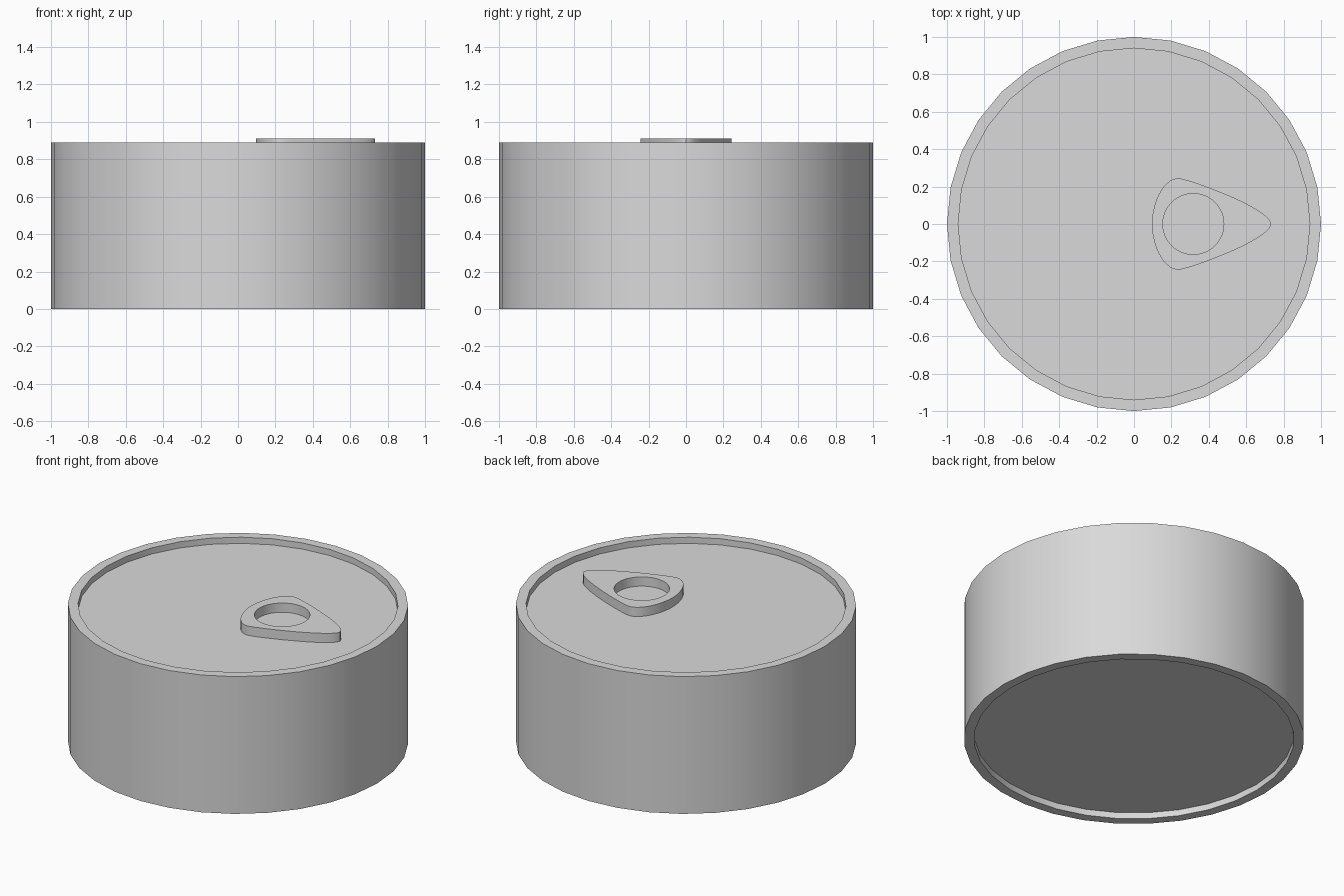
import bpy
import bmesh
import math
from mathutils import Vector
from mathutils.geometry import interpolate_bezier

cube = bpy.data.objects.get("Cube")
if cube:
    bpy.data.objects.remove(cube, do_unlink=True)

SIDES = 32
HEIGHT = 0.89
RECESS = 0.04
RIM = 0.94
FLOOR = HEIGHT - RECESS
TAB_TOP = 0.91

# Single metal colour
metal = bpy.data.materials.new("light grey metal")
metal.use_nodes = True
grey = (0.7, 0.7, 0.7, 1)
metal.diffuse_color = grey
metal.node_tree.nodes["Principled BSDF"].inputs["Base Color"].default_value = grey


def finish(name, bm):
    bmesh.ops.recalc_face_normals(bm, faces=bm.faces)
    mesh = bpy.data.meshes.new(name)
    bm.to_mesh(mesh)
    bm.free()
    mesh.materials.append(metal)
    obj = bpy.data.objects.new(name, mesh)
    bpy.context.collection.objects.link(obj)
    bpy.ops.object.select_all(action='DESELECT')
    obj.select_set(True)
    bpy.context.view_layer.objects.active = obj
    bpy.ops.object.shade_smooth_by_angle(angle=math.radians(30))
    return obj


def bridge(bm, a, b):
    for i in range(len(a)):
        j = (i + 1) % len(a)
        bm.faces.new((a[i], a[j], b[j], b[i]))


# Can body: rings from the lower recess, round the wall, to the lid
bm = bmesh.new()
profile = [(RIM, RECESS), (RIM, 0), (1, 0), (1, HEIGHT), (RIM, HEIGHT), (RIM, FLOOR)]
rings = []
for radius, z in profile:
    angles = [math.tau * i / SIDES for i in range(SIDES)]
    rings.append([bm.verts.new((radius * math.cos(a), radius * math.sin(a), z)) for a in angles])
for lower, upper in zip(rings, rings[1:]):
    bridge(bm, lower, upper)
bm.faces.new(rings[0])
bm.faces.new(rings[-1])
finish("can_body", bm)

# Pull tab outline: teardrop half, mirrored across the x axis
left, shoulder, tip = Vector((0.096, 0)), Vector((0.25, 0.243)), Vector((0.733, 0))
half = interpolate_bezier(left, Vector((0.096, 0.13)), Vector((0.17, 0.26)), shoulder, 13)
half += interpolate_bezier(shoulder, Vector((0.33, 0.228)), Vector((0.733, 0.08)), tip, 13)[1:]
outline = [(p.x, p.y) for p in half]
outline += [(x, -y) for x, y in reversed(outline[1:-1])]

# Finger hole: matching number of points, running the same way round
count = len(outline)
hole = []
for i in range(count):
    a = math.pi - math.tau * i / count
    hole.append((0.317 + 0.163 * math.cos(a), 0.163 * math.sin(a)))

# Pull tab: closed loop of outer wall, top, hole wall and underside
bm = bmesh.new()
loops = []
for points, z in ((outline, FLOOR), (outline, TAB_TOP), (hole, TAB_TOP), (hole, FLOOR)):
    loops.append([bm.verts.new((x, y, z)) for x, y in points])
for i in range(4):
    bridge(bm, loops[i], loops[(i + 1) % 4])
finish("pull_tab", bm)
